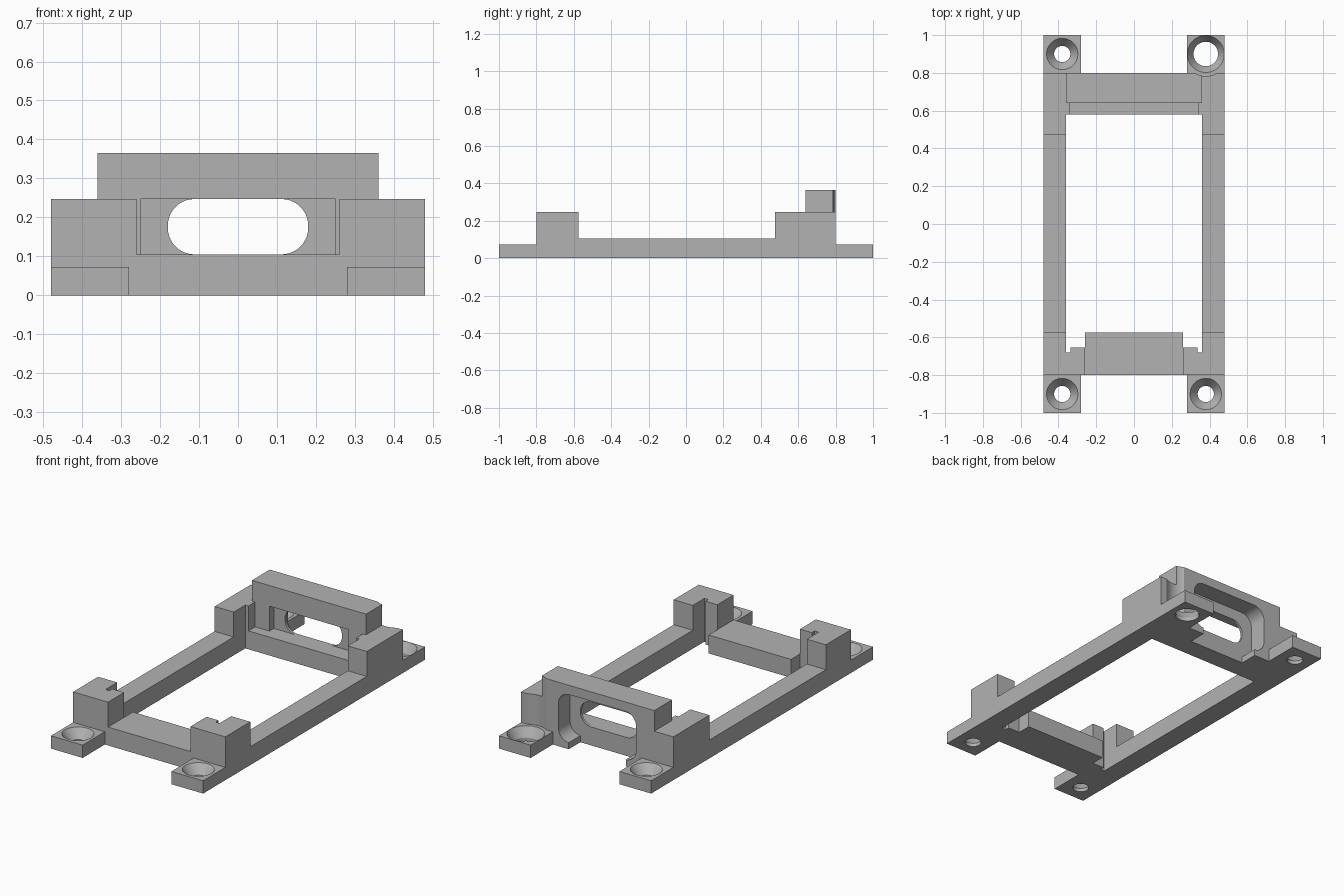
import bpy, bmesh, math

if "Cube" in bpy.data.objects:
    bpy.data.objects.remove(bpy.data.objects["Cube"])

grey = bpy.data.materials.new("plain grey")
grey.diffuse_color = (0.45, 0.45, 0.45, 1)
grey.use_nodes = True
grey.node_tree.nodes["Principled BSDF"].inputs["Base Color"].default_value = grey.diffuse_color


def prism(name, pts, lo, hi, axis="z"):
    """Extrude a 2D outline along z (points are x, y) or along y (points are x, z)."""
    bm = bmesh.new()
    place = (lambda p, h: (p[0], p[1], h)) if axis == "z" else (lambda p, h: (p[0], h, p[1]))
    a = [bm.verts.new(place(p, lo)) for p in pts]
    b = [bm.verts.new(place(p, hi)) for p in pts]
    bm.faces.new(a)
    bm.faces.new(b)
    for i in range(len(pts)):
        j = (i + 1) % len(pts)
        bm.faces.new((a[i], a[j], b[j], b[i]))
    bmesh.ops.recalc_face_normals(bm, faces=bm.faces)
    return finish(name, bm)


def finish(name, bm):
    me = bpy.data.meshes.new(name)
    bm.to_mesh(me)
    bm.free()
    ob = bpy.data.objects.new(name, me)
    bpy.context.collection.objects.link(ob)
    me.materials.append(grey)
    return ob


def box(name, x0, x1, y0, y1, z0, z1):
    return prism(name, [(x0, y0), (x1, y0), (x1, y1), (x0, y1)], z0, z1)


def lathe(name, x, y, profile, n=48):
    """Solid of stacked rings; profile is (radius, z) from bottom to top."""
    bm = bmesh.new()
    rings = [[bm.verts.new((x + r * math.cos(2 * math.pi * i / n),
                            y + r * math.sin(2 * math.pi * i / n), z))
              for i in range(n)] for r, z in profile]
    for a, b in zip(rings, rings[1:]):
        for i in range(n):
            j = (i + 1) % n
            bm.faces.new((a[i], a[j], b[j], b[i]))
    bm.faces.new(rings[0])
    bm.faces.new(rings[-1])
    bmesh.ops.recalc_face_normals(bm, faces=bm.faces)
    return finish(name, bm)


def rounded(hx, z0, z1, r, n=10):
    """Rounded rectangle outline in x, z."""
    pts = []
    for cx, cz, start in ((hx - r, z1 - r, 0), (r - hx, z1 - r, 90),
                          (r - hx, z0 + r, 180), (hx - r, z0 + r, 270)):
        for i in range(n + 1):
            t = math.radians(start + 90 * i / n)
            pts.append((cx + r * math.cos(t), cz + r * math.sin(t)))
    return pts


def combine(target, tool, op):
    mod = target.modifiers.new("join", "BOOLEAN")
    mod.operation, mod.solver, mod.object = op, "EXACT", tool
    bpy.context.view_layer.objects.active = target
    bpy.ops.object.modifier_apply(modifier=mod.name)
    bpy.data.objects.remove(tool)


# base plate
frame = box("mounting_frame", -0.48, 0.48, -0.8, 0.8, 0, 0.105)

# corner posts and screw tabs
for s in (-1, 1):
    def span(a, b):
        return sorted((s * a, s * b))
    combine(frame, box("front_post", *span(0.26, 0.48), -0.8, -0.575, 0, 0.247), "UNION")
    combine(frame, box("rear_post", *span(0.34, 0.48), 0.475, 0.8, 0, 0.247), "UNION")
    for y0, y1 in ((-1, -0.78), (0.78, 1)):
        combine(frame, box("tab", *span(0.28, 0.48), y0, y1, 0, 0.073), "UNION")

# raised rear wall
combine(frame, box("rear_wall", -0.36, 0.36, 0.64, 0.8, 0, 0.365), "UNION")

# central opening with notches behind the front posts
half = [(0.36, 0.58), (0.36, -0.68), (0.335, -0.68), (0.335, -0.655),
        (0.26, -0.655), (0.26, -0.575)]
outline = half + [(-x, y) for x, y in reversed(half)]
combine(frame, prism("opening", outline, -0.1, 0.6), "DIFFERENCE")

# rear wall: front pocket, connector slot, rear recess and its bottom relief
cuts = [
    box("front_pocket", -0.25, 0.25, 0.5, 0.68, 0.105, 0.247),
    prism("slot", rounded(0.18, 0.105, 0.247, 0.068), 0.66, 0.75, "y"),
    prism("rear_recess", rounded(0.245, 0.037, 0.312, 0.068), 0.695, 0.9, "y"),
    box("bottom_relief", -0.18, 0.18, 0.695, 0.9, -0.1, 0.06),
]
# countersunk screw holes, the rear right one larger and cutting the post
for x, y in ((-0.38, -0.9), (0.38, -0.9), (-0.38, 0.9)):
    cuts.append(lathe("screw_hole", x, y, [(0.043, -0.1), (0.043, 0.02),
                                           (0.083, 0.073), (0.083, 0.2)]))
cuts.append(lathe("large_hole", 0.38, 0.9, [(0.065, -0.1), (0.065, 0.02), (0.098, 0.073),
                                            (0.117, 0.0735), (0.117, 0.6)]))
for c in cuts:
    combine(frame, c, "DIFFERENCE")

# smooth the round walls, keep the corners sharp
bpy.ops.object.select_all(action="DESELECT")
frame.select_set(True)
bpy.context.view_layer.objects.active = frame
bpy.ops.object.shade_smooth_by_angle(angle=math.radians(25))
